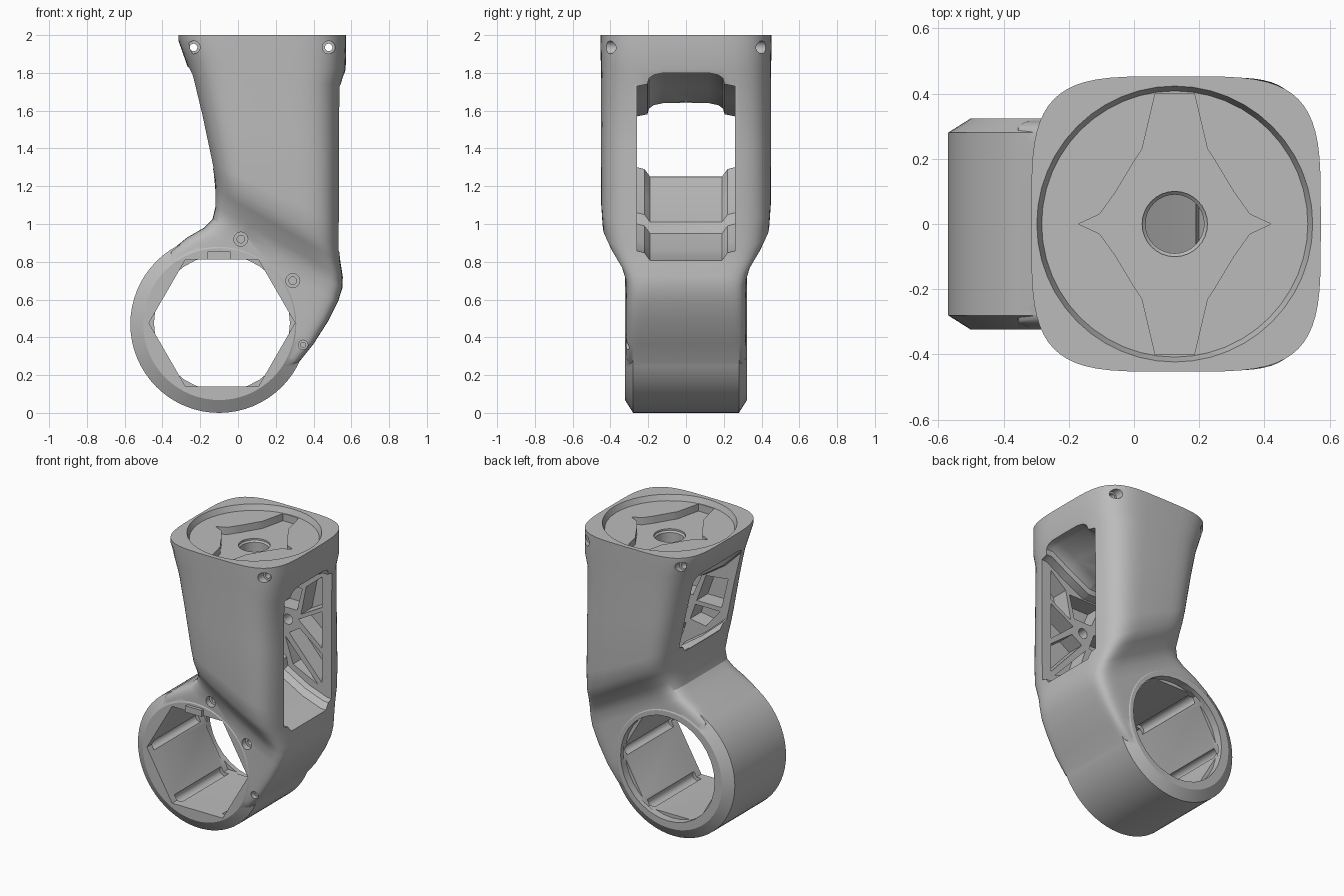
import bpy, bmesh, math

cube = bpy.data.objects.get("Cube")
if cube:
    bpy.data.objects.remove(cube, do_unlink=True)

grey = bpy.data.materials.new("plain_grey")
grey.use_nodes = True
colour = (0.5, 0.5, 0.5, 1)
grey.diffuse_color = colour
grey.node_tree.nodes["Principled BSDF"].inputs["Base Color"].default_value = colour


def loft(name, rings):
    """Closed solid skinned through rings of equal point count."""
    bm = bmesh.new()
    loops = [[bm.verts.new(p) for p in ring] for ring in rings]
    n = len(loops[0])
    for a, b in zip(loops, loops[1:]):
        for i in range(n):
            j = (i + 1) % n
            bm.faces.new((a[i], a[j], b[j], b[i]))
    bm.faces.new(loops[0])
    bm.faces.new(loops[-1])
    bmesh.ops.recalc_face_normals(bm, faces=bm.faces)
    mesh = bpy.data.meshes.new(name)
    bm.to_mesh(mesh)
    bm.free()
    mesh.materials.append(grey)
    obj = bpy.data.objects.new(name, mesh)
    bpy.context.collection.objects.link(obj)
    return obj


def circle(r, n):
    return [(r * math.cos(math.tau * i / n), r * math.sin(math.tau * i / n)) for i in range(n)]


def lathe_y(name, cx, cz, profile, n):
    return loft(name, [[(cx + u, y, cz + v) for u, v in circle(r, n)] for r, y in profile])


def lathe_z(name, cx, profile, n):
    return loft(name, [[(cx + u, v, z) for u, v in circle(r, n)] for r, z in profile])


def prism_y(name, outline, y0, y1):
    return loft(name, [[(x, y, z) for x, z in outline] for y in (y0, y1)])


def combine(target, other, operation):
    mod = target.modifiers.new("combine", "BOOLEAN")
    mod.operation = operation
    mod.solver = "EXACT"
    mod.object = other
    bpy.context.view_layer.objects.active = target
    bpy.ops.object.modifier_apply(modifier=mod.name)
    bpy.data.objects.remove(other, do_unlink=True)


def cut(other):
    combine(body, other, "DIFFERENCE")


# Tower: rounded-square sections, tilting and squaring off towards the ring
# (left x, z, right x, z, half depth, squareness)
def section(xl, zl, xr, zr, w, power, n=64):
    ring = []
    for i in range(n):
        c, s = math.cos(math.tau * i / n), math.sin(math.tau * i / n)
        u = math.copysign(abs(c) ** (2 / power), c)
        v = math.copysign(abs(s) ** (2 / power), s)
        k = (u + 1) / 2
        ring.append((xl + (xr - xl) * k, w * v, zl + (zr - zl) * k))
    return ring


stations = [
    (-.315, 2, .573, 2, .453, 4.1), (-.315, 1.97, .573, 1.96, .453, 4.1),
    (-.28, 1.87, .57, 1.82, .451, 4.1), (-.248, 1.78, .548, 1.74, .45, 4.1),
    (-.197, 1.58, .543, 1.4, .45, 4.3), (-.14, 1.32, .54, 1.0, .45, 4.5),
    (-.125, 1.24, .54, .87, .442, 4.5), (-.12, 1.18, .542, .8, .405, 5),
    (-.12, 1.09, .555, .72, .348, 6), (-.135, 1.025, .552, .66, .322, 8),
    (-.18, .98, .53, .59, .319, 10), (-.27, .928, .48, .49, .319, 12),
    (-.36, .855, .4, .365, .319, 16), (-.4, .7, .32, .265, .319, 16),
    (-.3, .5, .2, .2, .3, 16),
]
body = loft("joint_housing", [section(*s) for s in stations])

# Ring barrel with chamfered rims, and the locating key above its opening
combine(body, lathe_y("ring_barrel", -.1, .47,
                      [(.402, -.323), (.47, -.28), (.47, .28), (.402, .323)], 64), "UNION")
combine(body, prism_y("locating_key", [(-.165, .8), (-.035, .8), (-.04, .855), (-.16, .855)],
                      -.345, -.2), "UNION")

# Bore: hexagonal with grooved corners, round lip at the back
cut(lathe_y("hex_bore", -.085, .476, [(.387, -.5), (.387, .29)], 6))
cut(lathe_y("round_lip", -.085, .476, [(.36, .27), (.36, .5)], 32))
for u, v in circle(.375, 6):
    cut(lathe_y("corner_groove", -.085 + u, .476 + v, [(.035, -.27), (.035, .24)], 16))

# Shallow round seat in the top with a star-shaped pocket and a cable hole
cut(lathe_z("top_seat", .125, [(.427, 2.02), (.423, 2), (.408, 1.962)], 48))
quarter = [(.295, 0), (.23, .03), (.18, .1), (.12, .2), (.1, .23), (.06, .4)]
upper = quarter + [(-x, y) for x, y in reversed(quarter)]
star = upper + [(-x, -y) for x, y in upper[1:-1]]
cut(loft("star_pocket", [[(.125 + x, y, z) for x, y in star] for z in (2, 1.912)]))
cut(lathe_z("cable_hole", .125, [(.1, 1.95), (.1, 1.9), (.09, 1.89), (.09, 1.5)], 32))

# Window through the tower: arched roof sagging in the middle, stepped sloping floor
# (x, floor, roof corner, roof top, roof shoulder half width)
window = [
    (-.45, 1.26, 1.82, 1.85, .25), (-.24, 1.255, 1.79, 1.83, .25),
    (-.12, 1.25, 1.67, 1.74, .22), (.03, 1.12, 1.57, 1.64, .2),
    (.19, 1.01, 1.57, 1.64, .2), (.2, .95, 1.57, 1.64, .2), (.36, .86, 1.65, 1.72, .2),
    (.5, .81, 1.73, 1.8, .2), (.7, .8, 1.73, 1.8, .2),
]


def window_section(x, floor, corner, top, shoulder):
    rise = top - corner
    half = [(.19, floor), (.22, floor + .04), (.26, floor + .05), (.26, corner),
            (shoulder + .005, corner + .15 * rise), (shoulder - .005, corner + .6 * rise),
            (shoulder - .03, corner + .85 * rise), (shoulder - .08, top)]
    return [(x, y, z) for y, z in half] + [(x, -y, z) for y, z in reversed(half)]


cut(loft("window", [window_section(*w) for w in window]))

# Lightening pockets between thin ribs on both inner walls
pockets = [
    [(-.14, 1.58), (-.09, 1.37), (.1, 1.37), (.03, 1.56)],
    [(.06, 1.56), (.13, 1.4), (.27, 1.4), (.31, 1.56)],
    [(.46, 1.68), (.34, 1.58), (.3, 1.38), (.46, 1.47)],
    [(.46, 1.44), (.28, 1.34), (.46, 1.19)],
    [(.46, 1.15), (.29, 1.28), (.21, 1.23), (.46, .95)],
    [(.43, .93), (.18, 1.2), (.24, 1.02)],
    [(-.08, 1.34), (.11, 1.34), (.15, 1.23), (.03, 1.21)],
]
for side in (-1, 1):
    for outline in pockets:
        cut(prism_y("pocket", outline, side * .24, side * .38))
    cut(lathe_y("hub_hole", .2, 1.32, [(.035, side * .24), (.035, side * .38)], 20))

# Screw holes: through the top corners with counterbores, blind on the ring's front
for x in (-.235, .48):
    cut(lathe_y("top_screw_hole", x, 1.935, [(.02, -.6), (.02, .6)], 16))
    for side in (-1, 1):
        cut(lathe_y("counterbore", x, 1.935, [(.034, side * .36), (.034, side * .6)], 20))
for x, z, r in ((.015, .92, .037), (.29, .70, .037), (.345, .36, .025)):
    cut(lathe_y("ring_counterbore", x, z, [(r, -.5), (r, -.28)], 20))
    cut(lathe_y("ring_screw_hole", x, z, [(r * .55, -.5), (r * .55, -.15)], 16))

# Smooth shading with crisp edges
bpy.ops.object.select_all(action="DESELECT")
body.select_set(True)
bpy.context.view_layer.objects.active = body
bpy.ops.object.shade_smooth_by_angle(angle=math.radians(30))
